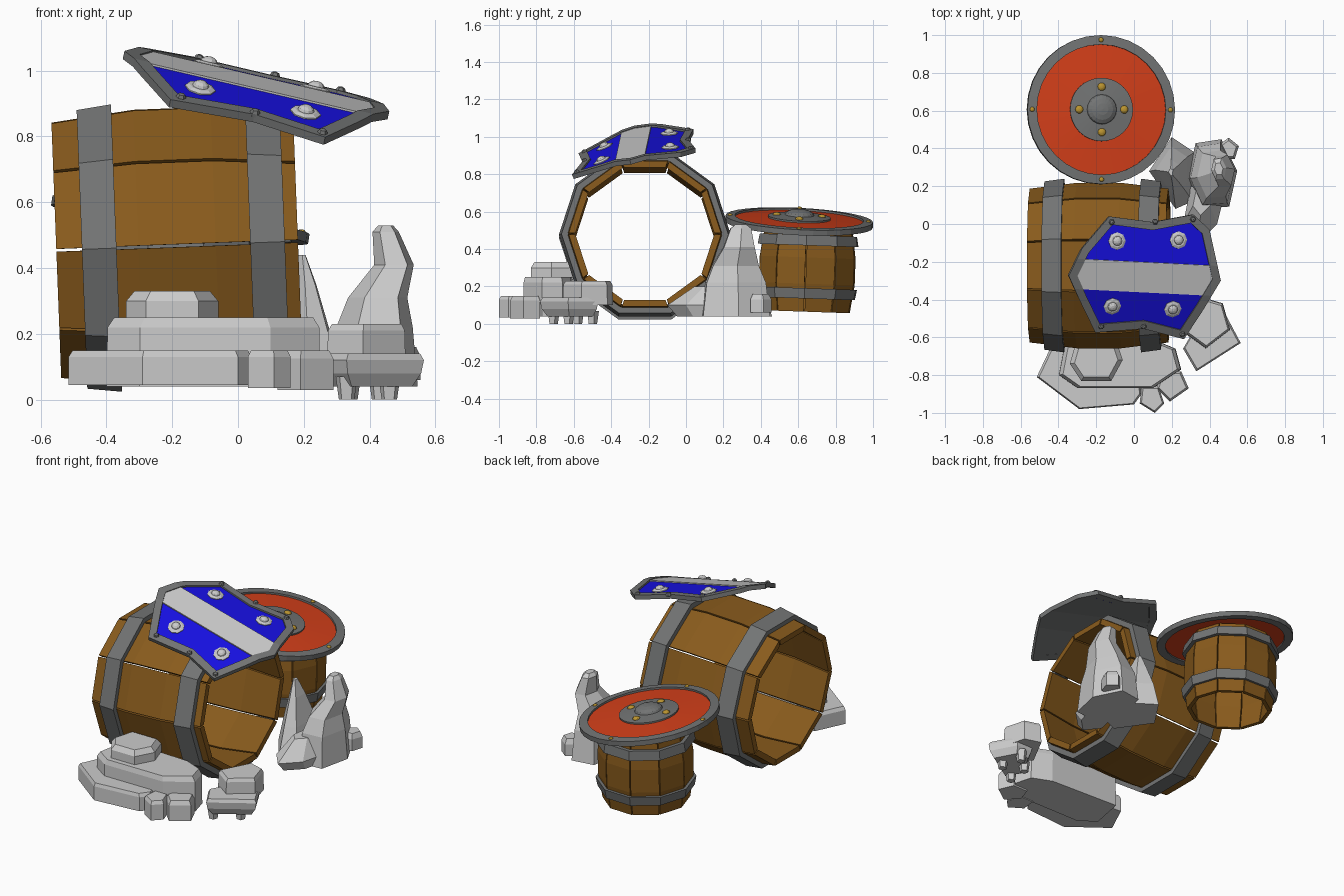
import bpy, bmesh, math
from math import cos, sin, pi, radians
from mathutils import Vector, Matrix

if "Cube" in bpy.data.objects:
    bpy.data.objects.remove(bpy.data.objects["Cube"])

def material(name, rgb):
    m = bpy.data.materials.new(name)
    m.diffuse_color = (*rgb, 1)
    m.use_nodes = True
    m.node_tree.nodes["Principled BSDF"].inputs["Base Color"].default_value = m.diffuse_color
    return m

WOOD = material("wood", (0.25, 0.105, 0.012))
METAL = material("metal", (0.17, 0.175, 0.175))
RED = material("red_paint", (0.66, 0.05, 0.01))
BLUE = material("blue_paint", (0.008, 0.005, 0.75))
GOLD = material("brass", (0.5, 0.3, 0.03))
STONE = material("stone", (0.6, 0.6, 0.6))

def finish(name, bm, mats, matrix=Matrix(), fix=True):
    if fix:
        bmesh.ops.remove_doubles(bm, verts=bm.verts, dist=1e-5)
        bmesh.ops.recalc_face_normals(bm, faces=bm.faces)
    mesh = bpy.data.meshes.new(name)
    bm.to_mesh(mesh)
    bm.free()
    for m in mats:
        mesh.materials.append(m)
    ob = bpy.data.objects.new(name, mesh)
    ob.matrix_world = matrix
    bpy.context.collection.objects.link(ob)
    return ob

def loft(bm, rings, caps=False, closed=False):
    vs = [[bm.verts.new(p) for p in r] for r in rings]
    n = len(vs[0])
    pairs = list(zip(vs, vs[1:])) + ([(vs[-1], vs[0])] if closed else [])
    for a, b in pairs:
        for i in range(n):
            j = (i + 1) % n
            bm.faces.new((a[i], a[j], b[j], b[i]))
    if caps:
        bm.faces.new(vs[0][::-1])
        bm.faces.new(vs[-1])

def lathe(name, profile, n, mat, matrix, phase=0.0, closed=False):
    bm = bmesh.new()
    ang = [phase + 2 * pi * i / n for i in range(n)]
    loft(bm, [[(r * cos(a), r * sin(a), z) for a in ang] for r, z in profile], closed=closed)
    return finish(name, bm, [mat], matrix)

# Barrel: ten separate bowed staves and two hoops, axis on local z
def barrel(name, matrix, length, r_end, r_mid, wall, hoops, hoop_w):
    bm = bmesh.new()
    half = radians(17.4)
    for k in range(10):
        a = k * pi / 5
        rings = []
        for t, r in ((-0.5, r_end), (-0.16, r_mid), (0.16, r_mid), (0.5, r_end)):
            rings.append([(q * cos(a + d), q * sin(a + d), t * length) for q, d in
                          ((r, -half), (r, half), (r - wall, half), (r - wall, -half))])
        loft(bm, rings, caps=True)
    finish(name + "_staves", bm, [WOOD], matrix)
    for t, label in zip(hoops, ("first", "second")):
        a, b = t - math.copysign(hoop_w / 2, t), t + math.copysign(hoop_w / 2, t)
        r = r_mid + wall * 0.6
        drop = (r_mid - r_end) * 0.45
        prof = [(r - wall, a), (r, a), (r - drop, b), (r - wall - drop, b)]
        lathe(f"{name}_{label}_hoop", prof, 10, METAL, matrix, pi / 10, True)

barrel("large_barrel", Matrix.Translation((-0.185, -0.22, 0.468))
       @ Matrix.Rotation(radians(87.8), 4, 'Y'), 0.735, 0.407, 0.438, 0.036, (-0.237, 0.275), 0.105)
barrel("small_barrel", Matrix.Translation((-0.18, 0.648, 0.285))
       @ Matrix.Rotation(radians(-2), 4, 'X') @ Matrix.Rotation(radians(16), 4, 'Z'),
       0.44, 0.244, 0.266, 0.024, (-0.122, 0.162), 0.055)

def frame(loc, normal):
    q = Vector((0, 0, 1)).rotation_difference(Vector(normal))
    return Matrix.Translation(loc) @ q.to_matrix().to_4x4()

def dome(r, h, base=0.0, steps=4):
    return [(r, base - 0.01)] + [(r * cos(i * pi / 2 / steps), base + h * sin(i * pi / 2 / steps))
                                 for i in range(steps + 1)]

# Round shield resting on the small barrel
R = frame((-0.175, 0.605, 0.55), (0.15, 0.05, 1))
lathe("round_shield_board", [(0, 0.0), (0.36, -0.01), (0.36, 0.004), (0.15, 0.016), (0, 0.018)],
      32, RED, R)
lathe("round_shield_rim", [(0.345, -0.018), (0.395, -0.018), (0.395, 0.012), (0.345, 0.016)],
      32, METAL, R, closed=True)
lathe("round_shield_plate", [(0.168, 0.01), (0.168, 0.024), (0.08, 0.033), (0, 0.033)], 32, METAL, R)
lathe("round_shield_boss", dome(0.08, 0.033, 0.031), 20, METAL, R)
for i in range(4):
    c, s = cos(i * pi / 2), sin(i * pi / 2)
    lathe("plate_rivet", dome(0.022, 0.014, 0.028), 10, GOLD,
          R @ Matrix.Translation((0.12 * c, 0.12 * s, 0)))
    lathe("rim_rivet", dome(0.013, 0.009, 0.014), 10, GOLD,
          R @ Matrix.Translation((0.37 * c, 0.37 * s, 0)))

# Blue shield: folded plate lying on the large barrel
def across(x, y):
    return y + 0.28 + 0.05 * x

def height(x, y):
    return 0.973 - 0.22 * x + 0.24 * (y + 0.28) - 0.2 * max(0, abs(across(x, y)) - 0.08)

OUTLINE = [(-0.345, -0.275), (-0.29, -0.4), (-0.205, -0.575), (0.05, -0.555), (0.265, -0.61),
           (0.37, -0.45), (0.46, -0.3), (0.4, -0.03), (0.315, 0.05), (0.1, 0.01), (-0.13, 0.04),
           (-0.275, -0.13)]

def shield_part(name, keep, mats, thick, offset):
    bm = bmesh.new()
    f = bm.faces.new([bm.verts.new((x, y, 0)) for x, y in OUTLINE])
    f.normal_update()
    rim = bmesh.ops.inset_individual(bm, faces=[f], thickness=0.042, use_even_offset=True)["faces"]
    f.material_index = 0
    for g in rim:
        g.material_index = 1
    for d in (-0.08, 0.08):
        bmesh.ops.bisect_plane(bm, geom=bm.verts[:] + bm.edges[:] + bm.faces[:],
                               plane_co=(0, d - 0.28, 0), plane_no=(0.05, 1, 0))
    drop = []
    for g in bm.faces:
        m = g.calc_center_median()
        kind = "rim" if g.material_index else "band" if abs(across(m.x, m.y)) < 0.08 else "panel"
        g.material_index = 0
        if kind != keep:
            drop.append(g)
    bmesh.ops.delete(bm, geom=drop, context='FACES')
    for v in bm.verts:
        v.co.z = height(v.co.x, v.co.y) + offset
    for g in bm.faces:
        g.normal_update()
        if g.normal.z < 0:
            g.normal_flip()
    ob = finish(name, bm, mats, fix=False)
    mod = ob.modifiers.new("thickness", 'SOLIDIFY')
    mod.thickness, mod.offset = thick, -1
    mod.material_offset = len(mats) - 1

shield_part("blue_shield_panels", "panel", [BLUE, METAL], 0.016, 0.0)
shield_part("blue_shield_band", "band", [STONE, METAL], 0.022, 0.006)
shield_part("blue_shield_rim", "rim", [METAL], 0.026, 0.01)

def on_shield(x, y):
    e = 0.01
    return frame((x, y, height(x, y)),
                 ((height(x - e, y) - height(x + e, y)) / (2 * e),
                  (height(x, y - e) - height(x, y + e)) / (2 * e), 1))

for x, y in ((-0.09, -0.09), (0.235, -0.085), (-0.115, -0.435), (0.205, -0.45)):
    M = on_shield(x, y)
    lathe("shield_stud_base", [(0.047, -0.005), (0.047, 0.004), (0.034, 0.01), (0, 0.01)], 8, STONE, M)
    lathe("shield_stud", dome(0.026, 0.018, 0.009, 3), 10, STONE, M)
for x, y in ((-0.12, 0.01), (0.11, 0.012), (0.31, 0.025), (-0.175, -0.54), (0.05, -0.54), (0.255, -0.58)):
    lathe("shield_rim_rivet", dome(0.016, 0.013, 0.01, 2), 6, METAL, on_shield(x, y))

# Rocks: an outline lofted through levels of (z, scale, shift x, shift y)
def rock(name, outline, levels):
    cx = sum(p[0] for p in outline) / len(outline)
    cy = sum(p[1] for p in outline) / len(outline)
    bm = bmesh.new()
    loft(bm, [[(cx + (x - cx) * s + dx, cy + (y - cy) * s + dy, z) for x, y in outline]
              for z, s, dx, dy in levels], caps=True)
    finish(name, bm, [STONE])

def ngon(cx, cy, rx, ry, n=6, a0=0.3):
    return [(cx + rx * cos(a0 + 2 * pi * i / n), cy + ry * sin(a0 + 2 * pi * i / n)) for i in range(n)]

# Front ledge
rock("front_slab", [(-0.515, -0.81), (-0.29, -0.98), (0.0, -0.955), (0.04, -0.9), (0.0, -0.66), (-0.43, -0.63)],
     [(0.045, 1, 0, 0), (0.13, 1, 0, 0), (0.15, 0.96, 0, 0)])
rock("front_step", [(-0.4, -0.8), (-0.3, -0.87), (0.1, -0.87), (0.25, -0.77), (0.22, -0.66), (0.1, -0.61), (-0.36, -0.59)],
     [(0.04, 1, 0, 0), (0.22, 0.99, 0, 0), (0.25, 0.93, 0, 0)])
rock("front_hump", [(-0.34, -0.74), (-0.28, -0.83), (-0.12, -0.83), (-0.06, -0.72), (-0.1, -0.6), (-0.3, -0.6)],
     [(0.23, 1, 0, 0), (0.3, 1, 0, 0), (0.33, 0.82, 0, 0)])
rock("front_pebble", [(0.03, -0.95), (0.11, -1.0), (0.16, -0.95), (0.13, -0.86), (0.04, -0.86)],
     [(0.035, 1, 0, 0), (0.13, 1, 0, 0), (0.15, 0.85, 0, 0)])
rock("side_pebble", [(0.12, -0.87), (0.19, -0.94), (0.29, -0.87), (0.25, -0.78), (0.15, -0.78)],
     [(0.03, 1, 0, 0), (0.125, 1, 0, 0), (0.15, 0.85, 0, 0)])

# Right-hand stepped rock on small feet
rock("stepped_rock_base", [(0.26, -0.66), (0.33, -0.78), (0.565, -0.63), (0.48, -0.47), (0.37, -0.47)],
     [(0.04, 0.78, 0, 0), (0.08, 0.95, 0, 0), (0.12, 1, 0, 0), (0.14, 0.93, 0, 0)])
rock("stepped_rock_top", [(0.27, -0.58), (0.38, -0.66), (0.51, -0.56), (0.47, -0.42), (0.37, -0.39)],
     [(0.1, 1, 0, 0), (0.21, 0.97, 0, 0), (0.23, 0.88, 0, 0)])
for x, y in ((0.33, -0.71), (0.34, -0.58), (0.46, -0.63), (0.43, -0.5)):
    rock("stepped_rock_foot", ngon(x, y, 0.035, 0.035, 5), [(0, 0.7, 0, 0), (0.07, 1, 0, 0)])

# Tall leaning spire and its companions behind the barrel mouth
rock("tall_spire", [(0.29, 0.24), (0.36, 0.09), (0.5, 0.1), (0.54, 0.28), (0.46, 0.44), (0.33, 0.42)],
     [(0.04, 1.05, 0, 0), (0.22, 0.93, 0, 0), (0.31, 0.72, 0.01, 0.0), (0.41, 0.48, 0.06, 0.02),
      (0.51, 0.32, 0.035, 0.03), (0.53, 0.18, 0.035, 0.03)])
rock("pointed_rock", [(0.08, 0.28), (0.22, 0.08), (0.31, 0.12), (0.32, 0.38), (0.2, 0.46)],
     [(0.04, 1, 0, 0), (0.2, 0.7, -0.01, 0.01), (0.35, 0.34, -0.02, 0.01), (0.44, 0.1, -0.03, 0.01)])
rock("low_rock", [(0.26, 0.0), (0.34, -0.1), (0.44, 0.0), (0.48, 0.16), (0.3, 0.2)],
     [(0.04, 0.85, 0, 0.03), (0.1, 1, 0, 0), (0.2, 0.5, 0, 0.07)])
rock("outer_block", ngon(0.5, 0.395, 0.058, 0.062, 5), [(0.06, 1, 0, 0), (0.13, 1, 0, 0), (0.16, 0.75, 0, 0)])
